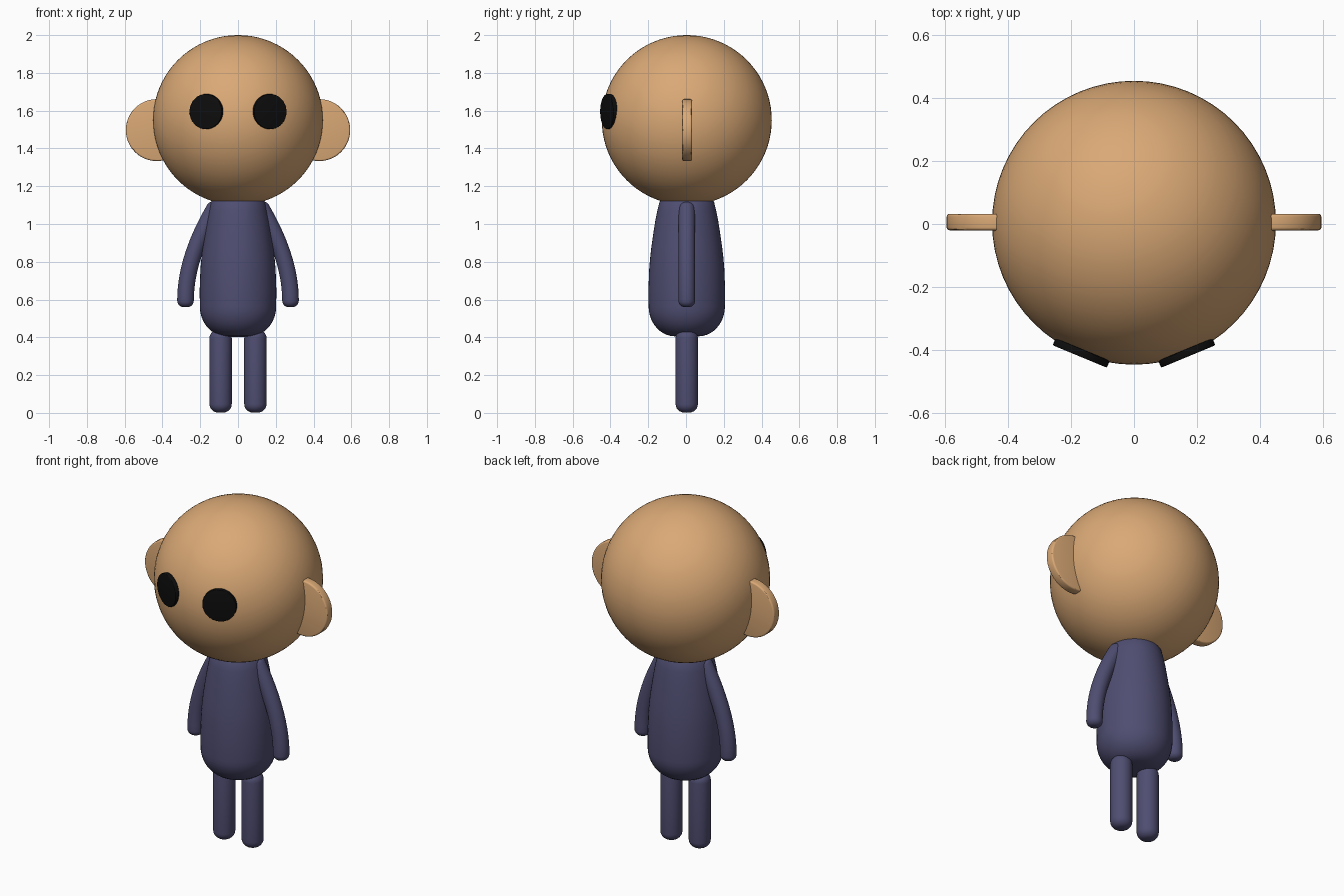
import bpy, bmesh, math
from mathutils import Vector, Matrix
from mathutils.geometry import interpolate_bezier

if "Cube" in bpy.data.objects:
    bpy.data.objects.remove(bpy.data.objects["Cube"])

CY = 0.004  # shared depth centre of head, body and limbs


def material(name, rgb):
    m = bpy.data.materials.new(name)
    m.diffuse_color = (*rgb, 1)
    m.use_nodes = True
    m.node_tree.nodes["Principled BSDF"].inputs["Base Color"].default_value = m.diffuse_color
    return m


SKIN = material("tan skin", (0.70, 0.395, 0.18))
SUIT = material("dark blue suit", (0.078, 0.075, 0.165))
BLACK = material("black", (0.004, 0.004, 0.004))


def finish(bm, name, mat, angle=60):
    bmesh.ops.recalc_face_normals(bm, faces=bm.faces)
    me = bpy.data.meshes.new(name)
    bm.to_mesh(me)
    bm.free()
    me.materials.append(mat)
    ob = bpy.data.objects.new(name, me)
    bpy.context.collection.objects.link(ob)
    bpy.ops.object.select_all(action='DESELECT')
    ob.select_set(True)
    bpy.context.view_layer.objects.active = ob
    bpy.ops.object.shade_smooth_by_angle(angle=math.radians(angle))
    return ob


def loft(name, rings, mat, segs=32):
    """Round tube through (centre, axis, radius) rings, ends closed."""
    bm = bmesh.new()
    loops = []
    for c, axis, r in rings:
        side = Vector((0, 1, 0))
        other = axis.normalized().cross(side)
        loops.append([bm.verts.new(c + r * (math.cos(t) * side + math.sin(t) * other))
                      for t in (2 * math.pi * i / segs for i in range(segs))])
    for a, b in zip(loops, loops[1:]):
        for i in range(segs):
            j = (i + 1) % segs
            bm.faces.new((a[i], a[j], b[j], b[i]))
    bm.faces.new(loops[0])
    bm.faces.new(loops[-1])
    return finish(bm, name, mat)


def rounded_limb(name, pts, radius, cap, mat):
    """Tube along pts; both ends are rounded by cap beyond the path."""
    steps = [math.pi / 2 * i / 6 for i in range(1, 7)]

    def end(p, d):
        return [(p + d * cap * math.sin(a), radius - cap * (1 - math.cos(a))) for a in steps]

    d0, d1 = (pts[0] - pts[1]).normalized(), (pts[-1] - pts[-2]).normalized()
    rings = [(c, -d0, r) for c, r in reversed(end(pts[0], d0))]
    for i, p in enumerate(pts):
        rings.append((p, pts[min(i + 1, len(pts) - 1)] - pts[max(i - 1, 0)], radius))
    rings += [(c, d1, r) for c, r in end(pts[-1], d1)]
    return loft(name, rings, mat)


def disc(name, centre, radius, thick, yaw, bevel, mat):
    """Upright coin whose axis is y, turned by yaw around z."""
    bm = bmesh.new()
    bmesh.ops.create_cone(bm, cap_ends=True, segments=48, radius1=radius, radius2=radius, depth=thick)
    rim = [e for e in bm.edges if any(len(f.verts) > 4 for f in e.link_faces)]
    bmesh.ops.bevel(bm, geom=rim, offset=bevel, segments=3, affect='EDGES', profile=0.5)
    bm.transform(Matrix.Translation(centre) @ Matrix.Rotation(yaw, 4, 'Z')
                 @ Matrix.Rotation(math.pi / 2, 4, 'X'))
    return finish(bm, name, mat, 30)


# head
bm = bmesh.new()
bmesh.ops.create_uvsphere(bm, u_segments=64, v_segments=40, radius=0.45)
bm.transform(Matrix.Translation((0, CY, 1.55)))
finish(bm, "head", SKIN)

# body: rounded bottom, straight sides, tapered shoulders running into the head
profile = [(0.03, 0.402)]
for i in range(11):
    a = math.pi / 2 * i / 10
    profile.append((0.06 + 0.142 * math.sin(a), 0.563 - 0.158 * math.cos(a)))
profile += [(0.203, 0.65), (0.199, 0.76), (0.194, 0.82), (0.187, 0.88), (0.177, 0.95),
            (0.166, 1.02), (0.156, 1.07), (0.145, 1.115), (0.12, 1.15), (0.07, 1.165)]
loft("body", [(Vector((0, CY, z)), Vector((0, 0, 1)), r) for r, z in profile], SUIT, 48)

for s, side in ((-1, "left"), (1, "right")):
    # leg
    rounded_limb(side + "_leg", [Vector((s * 0.092, CY, z)) for z in (0.395, 0.2, 0.047)],
                 0.059, 0.045, SUIT)
    # arm
    arm = interpolate_bezier(*[Vector((s * x, CY, z)) for x, z in
                               ((0.125, 1.08), (0.20, 0.95), (0.278, 0.78), (0.278, 0.594))], 16)
    rounded_limb(side + "_arm", arm, 0.044, 0.034, SUIT)
    # ear
    disc(side + "_ear", (s * 0.43, CY + 0.002, 1.497), 0.164, 0.052, 0, 0.009, SKIN)
    # eye, turned to follow the head
    yaw = s * math.radians(22.5)
    n = Vector((math.sin(yaw), -math.cos(yaw), 0))
    disc(side + "_eye", Vector((s * 0.172, -0.420, 1.595)) - n * 0.012, 0.093, 0.024, yaw, 0.004, BLACK)
